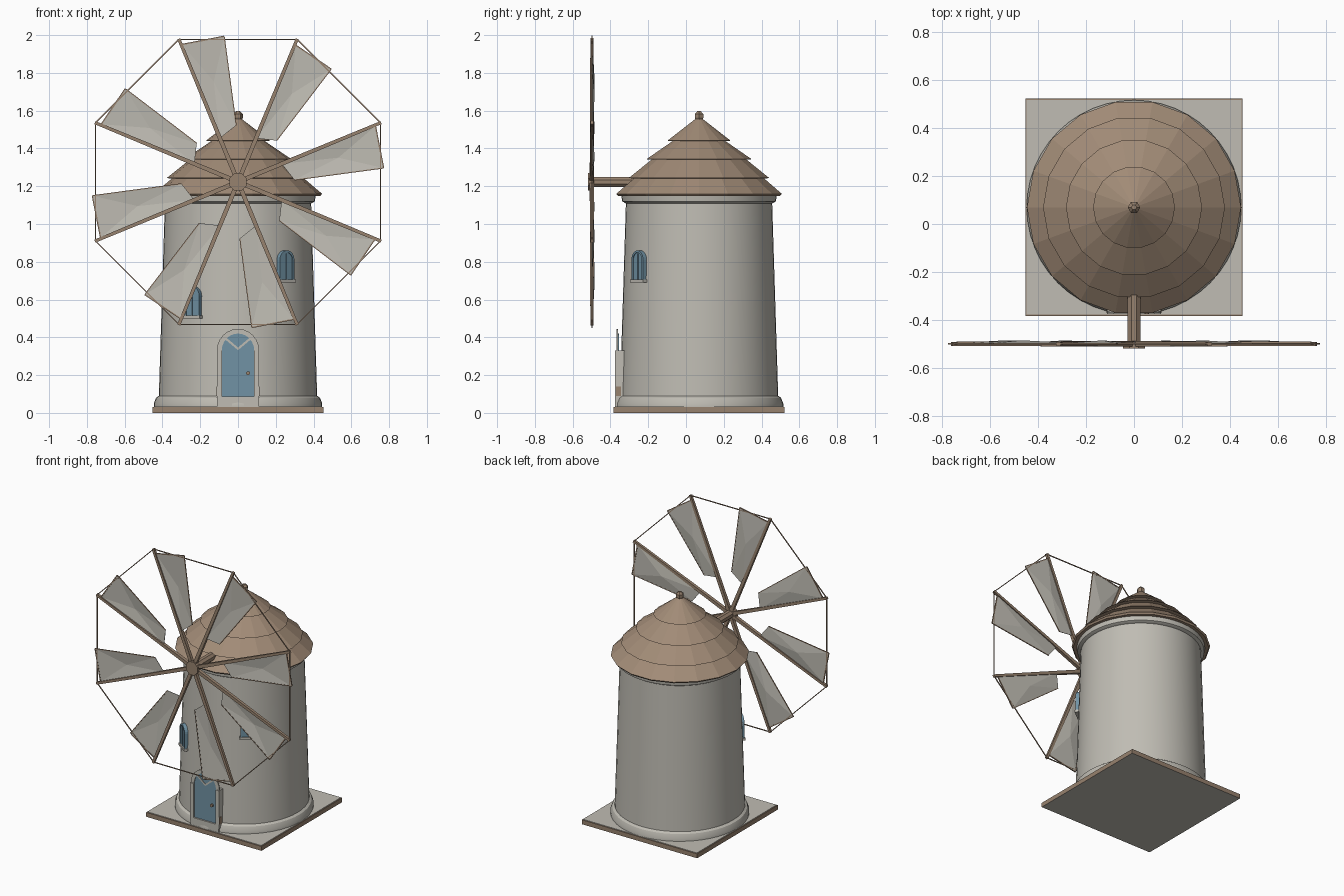
import bpy, bmesh, math
from mathutils import Vector, Matrix

cube = bpy.data.objects.get("Cube")
if cube:
    bpy.data.objects.remove(cube, do_unlink=True)

CY = 0.069          # tower axis in y
HUB_Z = 1.223       # sail wheel height
WHEEL_Y = -0.498


def material(name, rgb):
    m = bpy.data.materials.new(name)
    m.use_nodes = True
    col = (*[(c / 255) ** 2.2 for c in rgb], 1)
    m.diffuse_color = col
    bsdf = m.node_tree.nodes["Principled BSDF"]
    bsdf.inputs["Base Color"].default_value = col
    bsdf.inputs["Roughness"].default_value = 0.8
    return m


PLASTER = material("plaster", (190, 187, 178))
ROOF = material("roof brown", (160, 138, 118))
WOOD = material("wood", (150, 129, 110))
BLUE = material("door blue", (112, 145, 163))


def build(name, verts, faces, mat, smooth=False):
    me = bpy.data.meshes.new(name)
    me.from_pydata([tuple(v) for v in verts], [], faces)
    bm = bmesh.new()
    bm.from_mesh(me)
    bmesh.ops.recalc_face_normals(bm, faces=bm.faces)
    bm.to_mesh(me)
    bm.free()
    me.materials.append(mat)
    ob = bpy.data.objects.new(name, me)
    bpy.context.collection.objects.link(ob)
    if smooth:
        bpy.ops.object.select_all(action='DESELECT')
        ob.select_set(True)
        bpy.context.view_layer.objects.active = ob
        bpy.ops.object.shade_smooth_by_angle(angle=math.radians(30))
    return ob


def lathe(name, profile, n, mat, smooth=False):
    """Closed solid turned around the tower axis from (radius, z) points."""
    verts = [(r * math.cos(math.tau * i / n), CY + r * math.sin(math.tau * i / n), z)
             for r, z in profile for i in range(n)]
    faces = [(k * n + i, k * n + (i + 1) % n, (k + 1) * n + (i + 1) % n, (k + 1) * n + i)
             for k in range(len(profile) - 1) for i in range(n)]
    last = (len(profile) - 1) * n
    faces += [list(range(n)), list(range(last, last + n))]
    return build(name, verts, faces, mat, smooth)


def beam(name, a, b, r, mat, n=4, taper=1.0):
    """Straight prism bar between two points, optionally narrowing to the far end."""
    a, b = Vector(a), Vector(b)
    q = (b - a).to_track_quat('Z', 'Y')
    ring = [q @ Vector((r * math.cos(math.tau * (i + .5) / n),
                        r * math.sin(math.tau * (i + .5) / n), 0)) for i in range(n)]
    faces = [(i, (i + 1) % n, n + (i + 1) % n, n + i) for i in range(n)]
    faces += [list(range(n)), list(range(n, 2 * n))]
    return build(name, [a + v for v in ring] + [b + v * taper for v in ring], faces, mat)


def arch(hw, z0, spring, rise, n=12):
    """Arched outline in (x, z), starting and ending at the foot."""
    top = [(hw * math.cos(math.pi * i / n), spring + rise * math.sin(math.pi * i / n))
           for i in range(n + 1)]
    return [(hw, z0)] + top + [(-hw, z0)]


def plate(name, outline, y0, y1, mat, M):
    """Outline extruded between two depths."""
    n = len(outline)
    verts = [M @ Vector((x, y, z)) for y in (y0, y1) for x, z in outline]
    faces = [(i, (i + 1) % n, n + (i + 1) % n, n + i) for i in range(n)]
    faces += [list(range(n)), list(range(n, 2 * n))]
    return build(name, verts, faces, mat)


def band(name, outer, inner, y0, y1, mat, M):
    """Open frame between two outlines of equal length."""
    n = len(outer)
    verts = [M @ Vector((x, y, z)) for o in (outer, inner) for y in (y0, y1) for x, z in o]
    loops = [0, n, 3 * n, 2 * n]
    faces = [(loops[k] + i, loops[k] + i + 1, loops[(k + 1) % 4] + i + 1, loops[(k + 1) % 4] + i)
             for k in range(4) for i in range(n - 1)]
    faces += [loops, [s + n - 1 for s in loops]]
    return build(name, verts, faces, mat)


def box(name, x0, x1, y0, y1, z0, z1, mat, M=Matrix()):
    return plate(name, [(x0, z0), (x1, z0), (x1, z1), (x0, z1)], y0, y1, mat, M)


# Base slab: wooden rim with a plaster floor and underside
slab = box("base_slab", -.452, .452, CY - .452, CY + .452, 0, .031, WOOD)
slab.data.materials.append(PLASTER)
for p in slab.data.polygons:
    p.material_index = int(p.normal.z < -.5)
box("base_floor", -.446, .446, CY - .446, CY + .446, .028, .034, PLASTER)

# Tower, skirt and top rim
lathe("tower", [(.421, .03), (.386, 1.15)], 48, PLASTER, True)
lathe("tower_skirt", [(.446, .03), (.446, .05), (.434, .08), (.417, .092)], 48, PLASTER, True)
lathe("tower_rim", [(.386, 1.108), (.407, 1.12), (.411, 1.15)], 48, PLASTER, True)

# Tiered roof with overhanging lips
tiers = [(.445, 1.160), (.378, 1.243), (.283, 1.343), (.170, 1.441)]
profile = [(.37, 1.15), (.436, 1.149)]
for (r, z), (nr, nz) in zip(tiers, tiers[1:]):
    profile += [(r, z), (nr - .028, nz - .002)]
profile += [tiers[-1], (.012, 1.562)]
lathe("roof", profile, 18, ROOF)
lathe("finial", [(.018, 1.545), (.026, 1.563), (.026, 1.582), (.011, 1.597)], 6, WOOD)

# Axle and hub
beam("axle", (0, -.49, HUB_Z), (0, -.15, HUB_Z), .029, WOOD, 8)
beam("hub", (0, -.518, HUB_Z), (0, -.49, HUB_Z), .05, WOOD, 8)


def wheel(a, u, v, y=0.0):
    """Point u along the arm at angle a and v sideways from it."""
    c, s = math.cos(a), math.sin(a)
    return Vector((u * c + v * s, WHEEL_Y + y, HUB_Z + u * s - v * c))


# Eight arms with billowed sails and the rope ring
TIP = .82
for k in range(8):
    a = math.radians(22.5 + 45 * k)
    beam(f"arm_{k + 1}", wheel(a, 0, 0), wheel(a, TIP, 0), .017, WOOD, taper=.7)
    beam(f"ring_rope_{k + 1}", wheel(a, TIP - .003, 0),
         wheel(a + math.pi / 4, TIP - .003, 0), .004, WOOD)
    corners = [wheel(a, .25, 0), wheel(a, .785, .005), wheel(a, .74, .227), wheel(a, .28, .105)]
    sail = build(f"sail_{k + 1}", corners + [wheel(a, .54, .085, .013)],
                 [(i, (i + 1) % 4, 4) for i in range(4)], PLASTER)
    solid = sail.modifiers.new("thickness", 'SOLIDIFY')
    solid.thickness = .003
    solid.offset = 0
    beam(f"sail_end_rod_{k + 1}", corners[1], corners[2], .005, WOOD)
    beam(f"sail_edge_rope_{k + 1}", corners[2], corners[3], .004, WOOD)

# Door with surround
I = Matrix()
box("door_step", -.11, .11, -.375, -.3, .03, .088, PLASTER)
plate("door", arch(.086, .08, .33, .09), -.364, -.355, BLUE, I)
band("door_arch", arch(.112, .32, .33, .115), arch(.086, .32, .33, .09),
     -.369, -.361, PLASTER, I)
for s, side in ((1, "left"), (-1, "right")):
    box(f"door_jamb_{side}", *sorted((s * .086, s * .112)), -.375, -.30, .06, .33, PLASTER)
    box(f"jamb_foot_{side}", *sorted((s * .108, s * .115)), -.37, -.345, .09, .14, WOOD)
    plate(f"door_brace_{side}", [(0, .332), (0, .346), (s * .066, .402), (s * .074, .394)],
          -.368, -.362, PLASTER, I)
beam("door_knob", (.053, -.375, .21), (.053, -.36, .21), .011, WOOD, 8)

# Arched windows set into the wall
for side, deg, z, r in (("left", 38.5, .69, .4), ("right", -35.5, .50, .405)):
    M = (Matrix.Translation((0, CY, z)) @ Matrix.Rotation(math.radians(deg), 4, 'Z')
         @ Matrix.Translation((0, -r, 0)))
    band(f"window_frame_{side}", arch(.049, .01, .12, .05), arch(.038, .01, .12, .039),
         -.018, .02, BLUE, M)
    plate(f"window_glass_{side}", arch(.04, .01, .12, .041), -.013, .015, BLUE, M)
    box(f"window_sill_{side}", -.055, .055, -.023, .02, 0, .016, PLASTER, M)
    box(f"window_bar_{side}", -.003, .003, -.017, -.01, .01, .155, BLUE, M)
